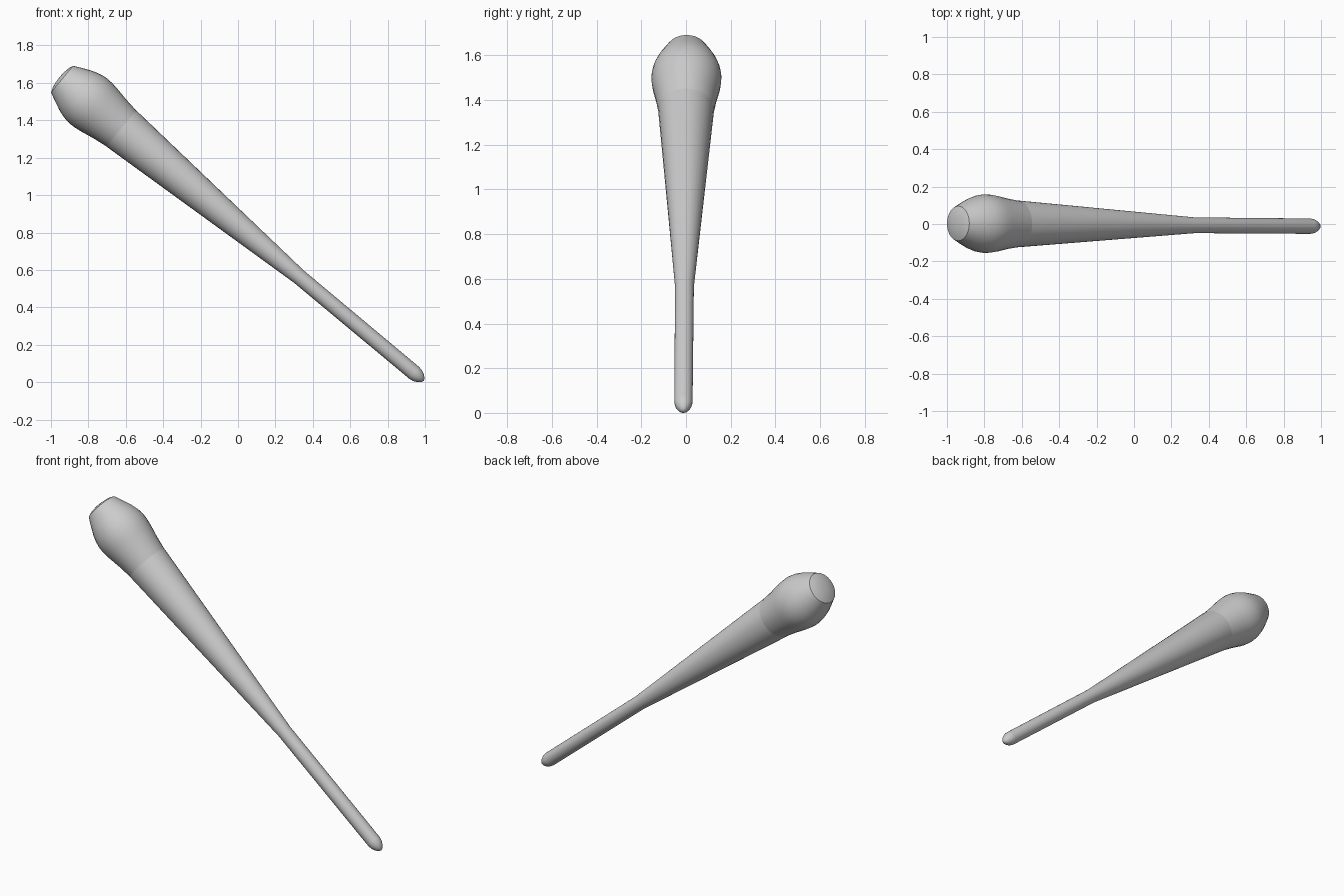
import bpy, bmesh, math
from mathutils import Vector

if "Cube" in bpy.data.objects:
    bpy.data.objects.remove(bpy.data.objects["Cube"])

SIDES = 32
START = Vector((-0.94, 0.003, 1.62))
END = Vector((0.992, -0.012, 0.008))
AXIS = (END - START).normalized()
ROT = AXIS.to_track_quat('Z', 'Y')


def lathe(name, profile):
    """Spin (distance along axis, radius) pairs around the club axis."""
    bm = bmesh.new()
    rings = []
    for t, r in profile:
        if r == 0:
            rings.append([bm.verts.new((0, 0, t))] * SIDES)
        else:
            rings.append([bm.verts.new((r * math.cos(2 * math.pi * i / SIDES),
                                        r * math.sin(2 * math.pi * i / SIDES), t))
                          for i in range(SIDES)])
    for a, b in zip(rings, rings[1:]):
        for i in range(SIDES):
            j = (i + 1) % SIDES
            bm.faces.new(list(dict.fromkeys((a[i], a[j], b[j], b[i]))))
    bmesh.ops.recalc_face_normals(bm, faces=bm.faces)
    me = bpy.data.meshes.new(name)
    bm.to_mesh(me)
    bm.free()
    ob = bpy.data.objects.new(name, me)
    bpy.context.collection.objects.link(ob)
    ob.location = START
    ob.rotation_mode = 'QUATERNION'
    ob.rotation_quaternion = ROT
    bpy.ops.object.select_all(action='DESELECT')
    ob.select_set(True)
    bpy.context.view_layer.objects.active = ob
    bpy.ops.object.shade_smooth_by_angle(angle=math.radians(40))
    return ob


# Bulbous head with a shallow domed cap
lathe("club_head", [(-0.018, 0), (-0.016, 0.035), (-0.01, 0.068), (0, 0.093),
                    (0.05, 0.117), (0.098, 0.138), (0.14, 0.151), (0.181, 0.157),
                    (0.22, 0.155), (0.256, 0.15), (0.33, 0.136), (0.416, 0.124)])

# Tapered barrel running into a slim, round-ended handle
lathe("club_shaft", [(0.39, 0), (0.39, 0.122), (0.416, 0.125), (1.648, 0.042), (2.452, 0.041),
                     (2.475, 0.037), (2.496, 0.027), (2.512, 0.014), (2.518, 0)])
